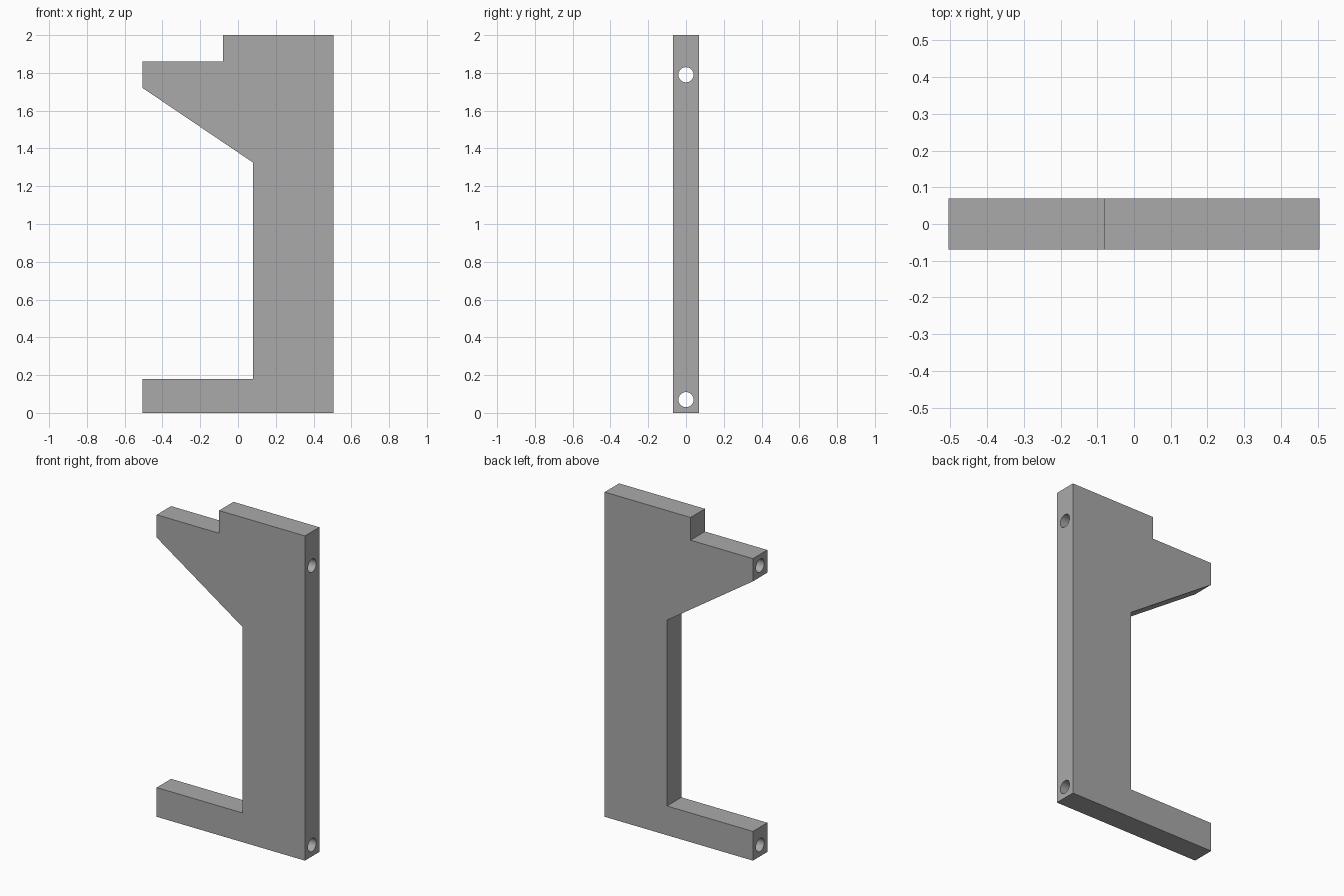
import bpy
import bmesh
from math import pi, radians

if "Cube" in bpy.data.objects:
    bpy.data.objects.remove(bpy.data.objects["Cube"], do_unlink=True)

HALF_DEPTH = 0.07
BORE_RADIUS = 0.04
BORE_HEIGHTS = (0.07, 1.79)

# Plain grey material
grey = bpy.data.materials.new("plain grey")
grey.use_nodes = True
colour = (0.4, 0.4, 0.4, 1)
grey.diffuse_color = colour
grey.node_tree.nodes["Principled BSDF"].inputs["Base Color"].default_value = colour

# Bracket side profile: foot, upright, sloped upper arm and raised top
profile = [
    (-0.505, 0), (0.505, 0), (0.505, 2), (-0.08, 2), (-0.08, 1.86),
    (-0.505, 1.86), (-0.505, 1.72), (0.08, 1.325), (0.08, 0.18), (-0.505, 0.18),
]
bm = bmesh.new()
face = bm.faces.new([bm.verts.new((x, -HALF_DEPTH, z)) for x, z in profile])
extruded = bmesh.ops.extrude_face_region(bm, geom=[face])["geom"]
bmesh.ops.translate(bm, vec=(0, 2 * HALF_DEPTH, 0),
                    verts=[v for v in extruded if isinstance(v, bmesh.types.BMVert)])
bmesh.ops.recalc_face_normals(bm, faces=bm.faces)
mesh = bpy.data.meshes.new("bracket")
bm.to_mesh(mesh)
bm.free()
bracket = bpy.data.objects.new("bracket", mesh)
bpy.context.collection.objects.link(bracket)
mesh.materials.append(grey)


# Round bores running lengthwise through both arms
def drill(height):
    bpy.ops.mesh.primitive_cylinder_add(vertices=48, radius=BORE_RADIUS, depth=1.4,
                                        location=(0, 0, height), rotation=(0, pi / 2, 0))
    cutter = bpy.context.object
    cutter.name = "bore_cutter"
    cutter.hide_render = True
    cutter.data.materials.append(grey)
    cut = bracket.modifiers.new("bore", "BOOLEAN")
    cut.operation = "DIFFERENCE"
    cut.solver = "EXACT"
    cut.object = cutter
    bpy.ops.object.select_all(action="DESELECT")
    bracket.select_set(True)
    bpy.context.view_layer.objects.active = bracket
    bpy.ops.object.modifier_apply(modifier=cut.name)
    bpy.data.objects.remove(cutter, do_unlink=True)


for height in BORE_HEIGHTS:
    drill(height)

bpy.ops.object.shade_smooth_by_angle(angle=radians(30))
